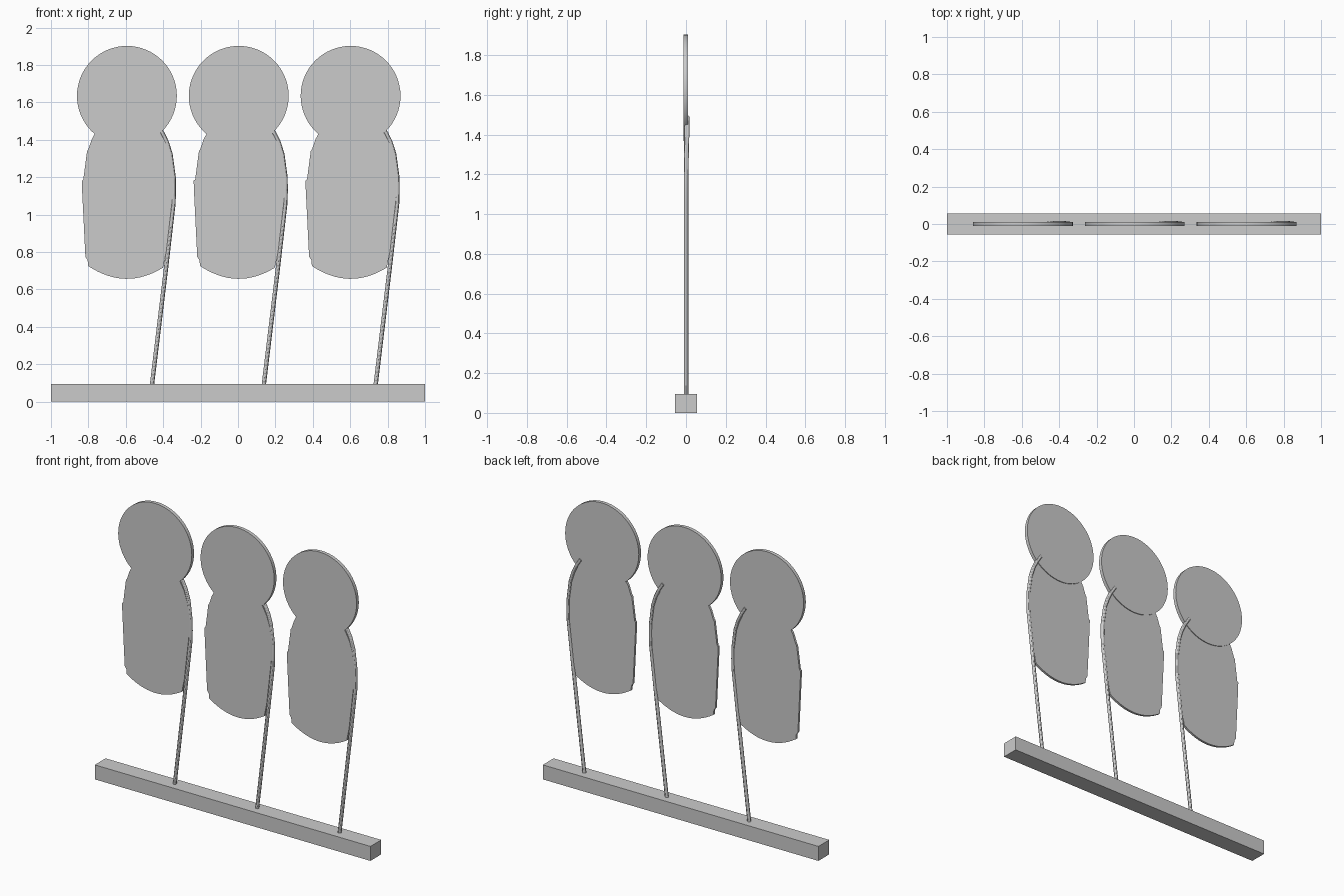
import bpy, bmesh, math

if "Cube" in bpy.data.objects:
    bpy.data.objects.remove(bpy.data.objects["Cube"])

DISC_Z, DISC_R = 1.635, 0.267


def plate(name, outline, y0, y1, x):
    """Extrude a front-facing outline (x, z) from y0 to y1."""
    bm = bmesh.new()
    face = bm.faces.new([bm.verts.new((px, y0, pz)) for px, pz in outline])
    new = bmesh.ops.extrude_face_region(bm, geom=[face])["geom"]
    verts = [v for v in new if isinstance(v, bmesh.types.BMVert)]
    bmesh.ops.translate(bm, verts=verts, vec=(0, y1 - y0, 0))
    bmesh.ops.recalc_face_normals(bm, faces=bm.faces)
    return finish(name, bm, x)


def finish(name, bm, x):
    mesh = bpy.data.meshes.new(name)
    bm.to_mesh(mesh)
    bm.free()
    obj = bpy.data.objects.new(name, mesh)
    obj.location.x = x
    bpy.context.collection.objects.link(obj)
    bpy.context.view_layer.objects.active = obj
    bpy.ops.object.select_all(action='DESELECT')
    obj.select_set(True)
    bpy.ops.object.shade_smooth_by_angle(angle=math.radians(30))
    return obj


def rod(name, path, radius, x, sides=12):
    """Round rod following path points (x, y, z), with capped ends."""
    bm = bmesh.new()
    rings = []
    for i, (px, py, pz) in enumerate(path):
        a, b = path[max(i - 1, 0)], path[min(i + 1, len(path) - 1)]
        dx, dz = b[0] - a[0], b[2] - a[2]
        n = math.hypot(dx, dz)
        nx, nz = dz / n, -dx / n
        ring = []
        for k in range(sides):
            t = 2 * math.pi * k / sides
            c, s = radius * math.cos(t), radius * math.sin(t)
            ring.append(bm.verts.new((px + nx * c, py + s, pz + nz * c)))
        rings.append(ring)
    for r0, r1 in zip(rings, rings[1:]):
        for k in range(sides):
            j = (k + 1) % sides
            bm.faces.new((r0[k], r0[j], r1[j], r1[k]))
    bm.faces.new(rings[0])
    bm.faces.new(rings[-1])
    bmesh.ops.recalc_face_normals(bm, faces=bm.faces)
    return finish(name, bm, x)


# base rail
plate("base_rail", [(-1, 0), (1, 0), (1, 0.095), (-1, 0.095)], -0.056, 0.056, 0)

# round head target outline
disc = [(DISC_R * math.cos(2 * math.pi * k / 64),
         DISC_Z + DISC_R * math.sin(2 * math.pi * k / 64)) for k in range(64)]

# body target outline: left side, curved bottom, right side, hollow top under the disc
left = [(-0.172, 1.432), (-0.187, 1.405), (-0.206, 1.35), (-0.213, 1.34), (-0.233, 1.188),
        (-0.241, 1.182), (-0.24, 1.14), (-0.222, 0.775), (-0.21, 0.757)]
bottom = [(-0.207 + 0.4 * k / 16, 0.657 + 1.6 * (-0.207 + 0.4 * k / 16) ** 2) for k in range(17)]
right = [(0.21, 0.8), (0.247, 1.12), (0.247, 1.2), (0.233, 1.31), (0.21, 1.38), (0.18, 1.435)]
top = []
for k in range(17):
    t = math.radians(-50 - 80 * k / 16)
    top.append((0.255 * math.cos(t), DISC_Z + 0.255 * math.sin(t)))
body = left + bottom + right + top

# support rod, bending in behind the disc at its upper end
path = [(0.134, 0.001, 0.09), (0.21, 0.001, 0.72), (0.249, 0.001, 1.06), (0.251, 0.001, 1.13),
        (0.25, 0.001, 1.2), (0.233, 0.003, 1.325), (0.212, 0.005, 1.39),
        (0.19, 0.005, 1.435), (0.155, 0.005, 1.49)]

for i in (-1, 0, 1):
    x = 0.004 + 0.598 * i
    plate("target_disc", disc, -0.012, 0.011, x)
    plate("target_body", body, -0.009, 0.006, x)
    rod("support_rod", path, 0.0115, x)
